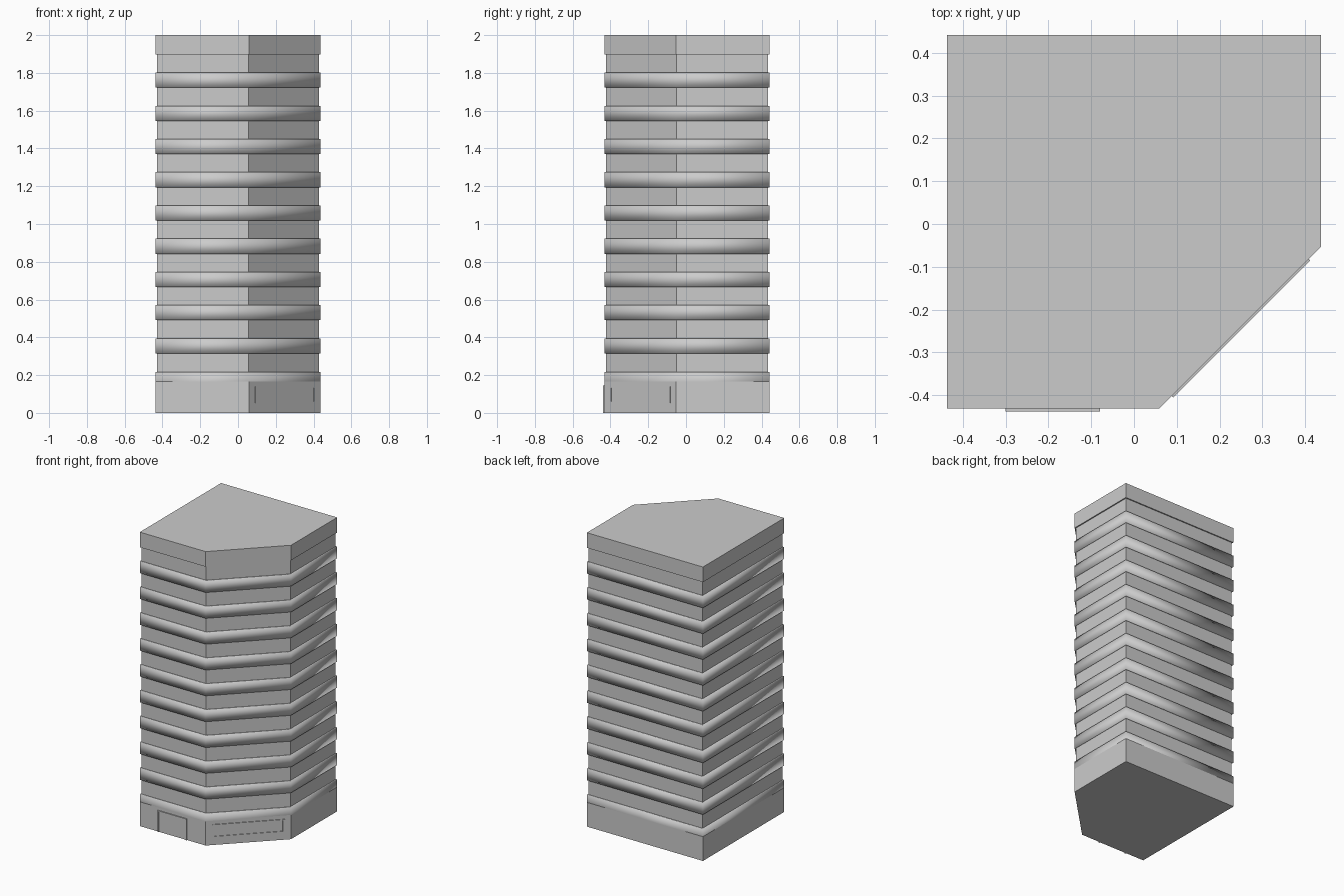
import bpy, bmesh
from math import sqrt, pi
from mathutils import Matrix, Vector

if "Cube" in bpy.data.objects:
    bpy.data.objects.remove(bpy.data.objects["Cube"])

X, FRONT, BACK, CUT = 0.437, -0.432, 0.442, 0.491
INSET = 0.008


def outline(d):
    # square plan with one 45 degree corner cut, offset inward by d
    x, f, b, c = X - d, FRONT + d, BACK - d, CUT - d * sqrt(2)
    return [(-x, f), (c + f, f), (x, x - c), (x, b), (-x, b)]


def add_object(name, bm):
    bmesh.ops.recalc_face_normals(bm, faces=bm.faces)
    me = bpy.data.meshes.new(name)
    bm.to_mesh(me)
    bm.free()
    ob = bpy.data.objects.new(name, me)
    bpy.context.collection.objects.link(ob)
    return ob


# Tower profile: (inset, height, smooth face leading up to this ring)
rings = [(0, 0, False), (0, 0.165, False), (0, 0.217, True), (INSET, 0.217, True)]
for i in range(9):
    z = 0.315 + i * 0.1758
    rings += [(INSET, z, False), (0, z, True), (0, z + 0.08, True), (INSET, z + 0.08, True)]
rings += [(INSET, 1.897, False), (0, 1.897, False), (0, 2.0, False)]

bm = bmesh.new()
prev = None
for d, z, smooth in rings:
    ring = [bm.verts.new((x, y, z)) for x, y in outline(d)]
    if prev:
        for k in range(5):
            n = (k + 1) % 5
            bm.faces.new((prev[k], prev[n], ring[n], ring[k])).smooth = smooth
    else:
        bm.faces.new(ring[::-1])
    prev = ring
bm.faces.new(prev)
add_object("tower", bm)


def wall_boxes(name, origin, angle, boxes):
    # boxes (u0, u1, z0, z1, depth) along a wall, standing proud of its face
    bm = bmesh.new()
    for u0, u1, z0, z1, depth in boxes:
        back = 0.01
        size = Vector((u1 - u0, depth + back, z1 - z0))
        mid = Vector(((u0 + u1) / 2, (back - depth) / 2, (z0 + z1) / 2))
        bmesh.ops.create_cube(bm, size=1, matrix=Matrix.Translation(mid) @ Matrix.Diagonal(size.to_4d()))
    ob = add_object(name, bm)
    ob.location = origin
    ob.rotation_euler = (0, 0, angle)


# Door frame and door leaf on the front
wall_boxes("door_frame", (-0.19, FRONT, 0), 0, [
    (-0.11, -0.10, 0, 0.145, 0.007), (0.10, 0.11, 0, 0.145, 0.007),
    (-0.10, 0.10, 0.137, 0.145, 0.007)])
wall_boxes("door", (-0.19, FRONT, 0), 0, [(-0.10, 0.10, 0, 0.137, 0.001)])

# Shop window frame and pane on the cut corner
corner = (CUT + FRONT, FRONT, 0)
wall_boxes("window_frame", corner, pi / 4, [
    (0.042, 0.055, 0.053, 0.14, 0.005), (0.482, 0.495, 0.053, 0.14, 0.005),
    (0.055, 0.482, 0.053, 0.06, 0.005), (0.055, 0.482, 0.133, 0.14, 0.005)])
wall_boxes("window", corner, pi / 4, [(0.055, 0.482, 0.06, 0.133, 0.001)])
